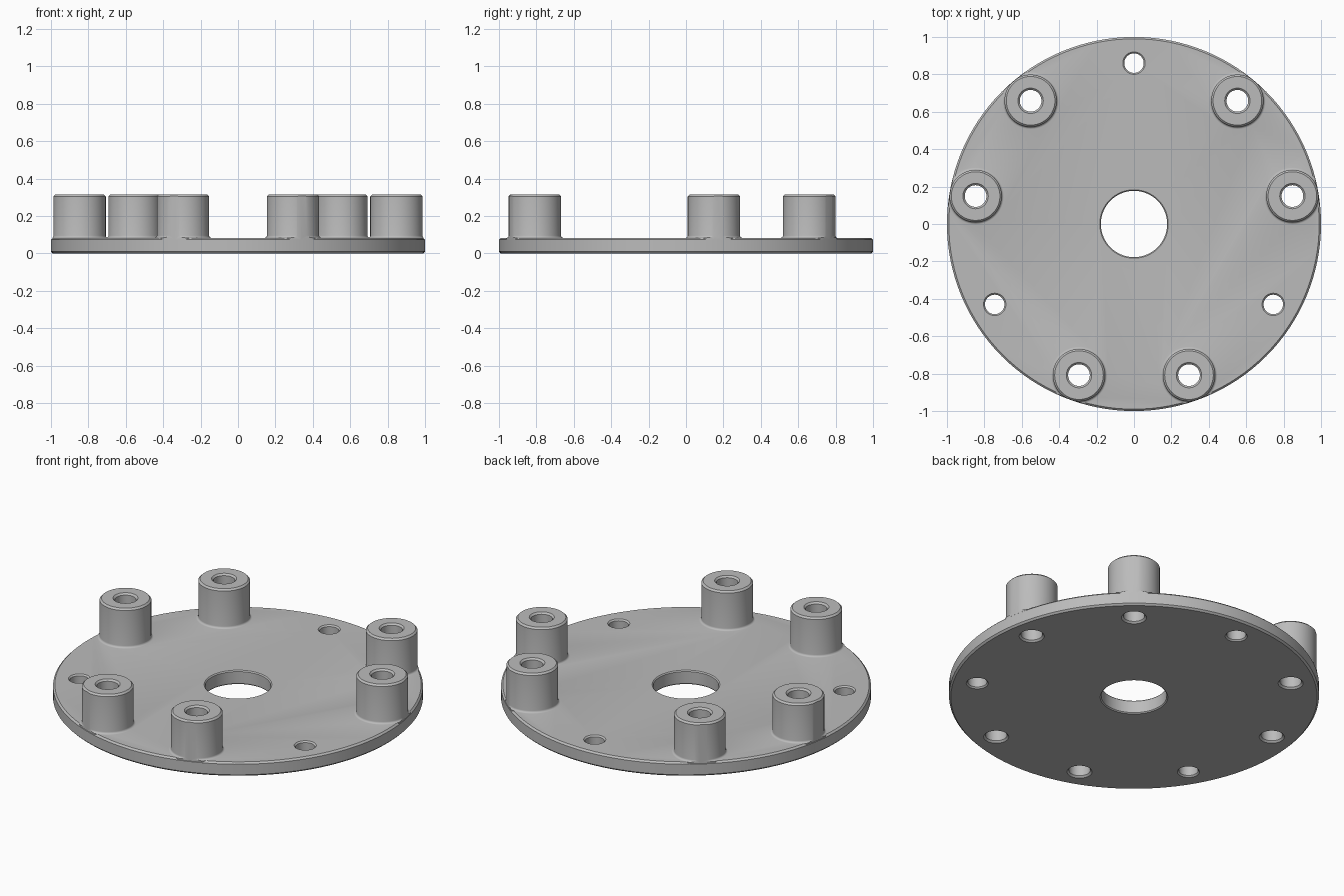
import bpy, bmesh, math
from mathutils import Vector

if "Cube" in bpy.data.objects:
    bpy.data.objects.remove(bpy.data.objects["Cube"], do_unlink=True)

grey = bpy.data.materials.new("plain grey")
grey.use_nodes = True
grey.diffuse_color = (0.5, 0.5, 0.5, 1)
grey.node_tree.nodes["Principled BSDF"].inputs["Base Color"].default_value = (0.5, 0.5, 0.5, 1)

PLATE_TOP, BOSS_TOP, RING = 0.083, 0.315, 0.86


def revolve(name, profile, centres, sides):
    """Closed solid: (radius, z) rows from bottom to top, turned about each centre."""
    bm = bmesh.new()
    for c in centres:
        rows = []
        for r, z in profile:
            rows.append([bm.verts.new((c.x + r * math.cos(t), c.y + r * math.sin(t), z))
                         for t in (math.tau * i / sides for i in range(sides))])
        for low, high in zip(rows, rows[1:]):
            for i in range(sides):
                j = (i + 1) % sides
                bm.faces.new((low[i], low[j], high[j], high[i]))
        bm.faces.new(rows[0][::-1])
        bm.faces.new(rows[-1])
    mesh = bpy.data.meshes.new(name)
    bm.to_mesh(mesh)
    bm.free()
    mesh.materials.append(grey)
    obj = bpy.data.objects.new(name, mesh)
    bpy.context.collection.objects.link(obj)
    return obj


def combine(target, tool, operation):
    """Apply a boolean and discard the helper."""
    mod = target.modifiers.new(operation.lower(), "BOOLEAN")
    mod.operation, mod.solver, mod.object = operation, "EXACT", tool
    bpy.ops.object.select_all(action="DESELECT")
    bpy.context.view_layer.objects.active = target
    target.select_set(True)
    bpy.ops.object.modifier_apply(modifier=mod.name)
    bpy.data.objects.remove(tool, do_unlink=True)


def drill(name, radius, top, bevel, centres, sides):
    """Hole cutter that flares at both mouths."""
    e = 0.02
    return revolve(name, [(radius + bevel + e, -e), (radius, bevel),
                          (radius, top - bevel), (radius + bevel + e, top + e)], centres, sides)


# Nine stations on the bolt circle; every third one is a plain hole
stations = [Vector((RING * math.cos(a), RING * math.sin(a), 0))
            for a in (math.radians(90 + 40 * i) for i in range(9))]
plain = stations[::3]
raised = [s for i, s in enumerate(stations) if i % 3]
origin = [Vector((0, 0, 0))]

# Round base plate with bevelled rims
plate = revolve("base_plate", [(0.99, 0), (1, 0.01), (1, PLATE_TOP - 0.01), (0.99, PLATE_TOP)],
                origin, 128)

# Bosses with a small foot fillet, trimmed to the plate's rim
fillet = [(0.152 - 0.012 * math.sin(t), PLATE_TOP + 0.012 * (1 - math.cos(t)))
          for t in (math.pi / 2 * k / 4 for k in range(5))]
bosses = revolve("bosses", [(0.152, 0.03)] + fillet + [(0.14, BOSS_TOP - 0.01), (0.13, BOSS_TOP)],
                 raised, 48)
combine(bosses, revolve("rim_trim", [(0.998, 0), (0.998, 0.5)], origin, 128), "INTERSECT")
combine(plate, bosses, "UNION")

# Centre bore, plain holes and boss bores
combine(plate, drill("centre_cutter", 0.177, PLATE_TOP, 0.006, origin, 96), "DIFFERENCE")
combine(plate, drill("plain_cutter", 0.052, PLATE_TOP, 0.008, plain, 40), "DIFFERENCE")
combine(plate, drill("boss_cutter", 0.058, BOSS_TOP, 0.01, raised, 40), "DIFFERENCE")

bpy.ops.object.shade_smooth_by_angle(angle=math.radians(30))
